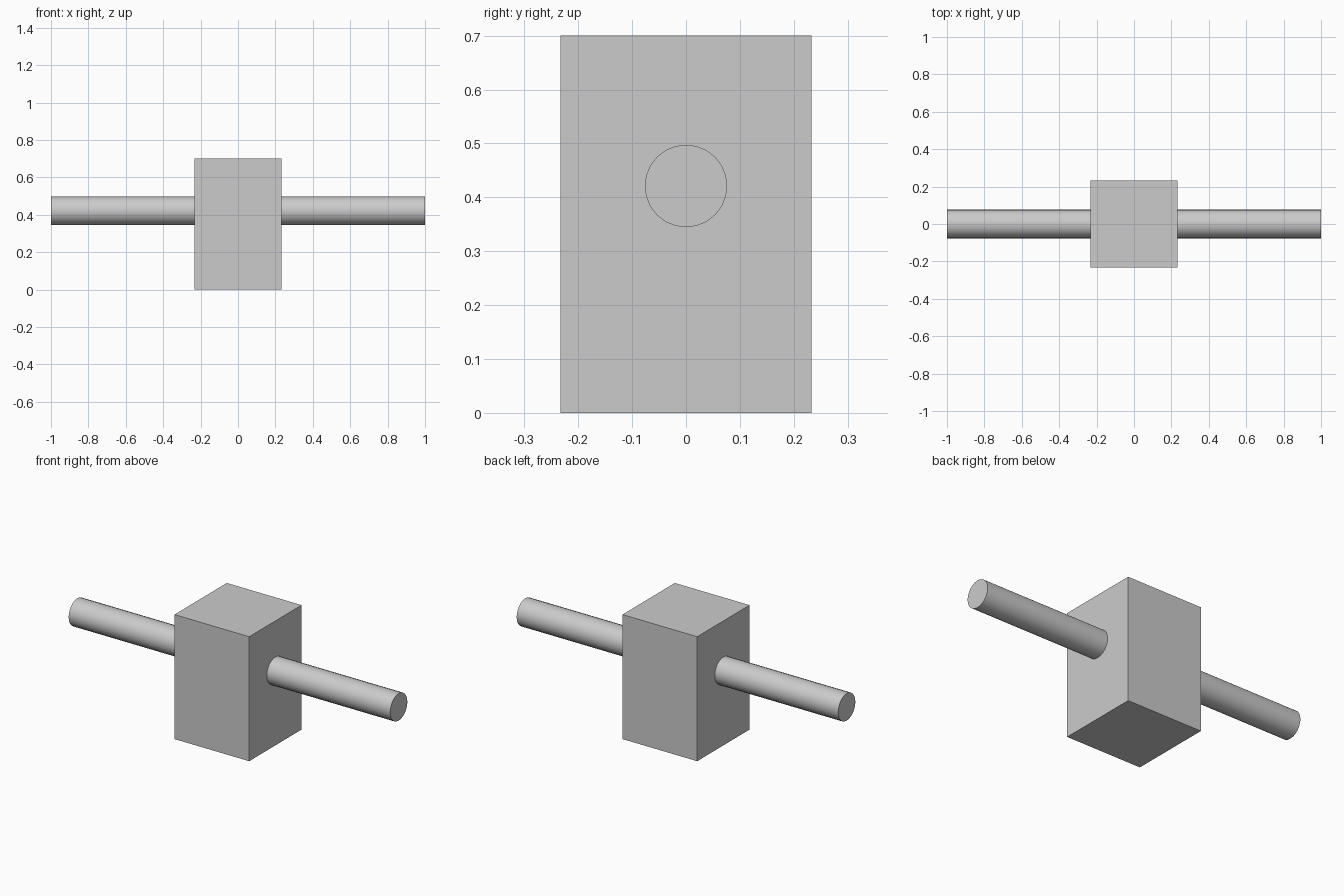
import bpy, math

if "Cube" in bpy.data.objects:
    bpy.data.objects.remove(bpy.data.objects["Cube"])

grey = bpy.data.materials.new("light grey")
grey.diffuse_color = (0.6, 0.6, 0.6, 1)
grey.use_nodes = True
grey.node_tree.nodes["Principled BSDF"].inputs["Base Color"].default_value = grey.diffuse_color

# Upright square block
bpy.ops.mesh.primitive_cube_add(size=1, location=(0, 0, 0.35))
block = bpy.context.object
block.name = "block"
block.scale = (0.465, 0.465, 0.70)
bpy.ops.object.transform_apply(location=False, rotation=False, scale=True)
block.data.materials.append(grey)

# Round bar running sideways through the block
bpy.ops.mesh.primitive_cylinder_add(vertices=24, radius=0.0765, depth=2,
                                    location=(0, 0, 0.421),
                                    rotation=(0, math.pi / 2, 0))
bar = bpy.context.object
bar.name = "cross_bar"
bar.data.materials.append(grey)
bpy.ops.object.shade_smooth_by_angle(angle=math.radians(30))
